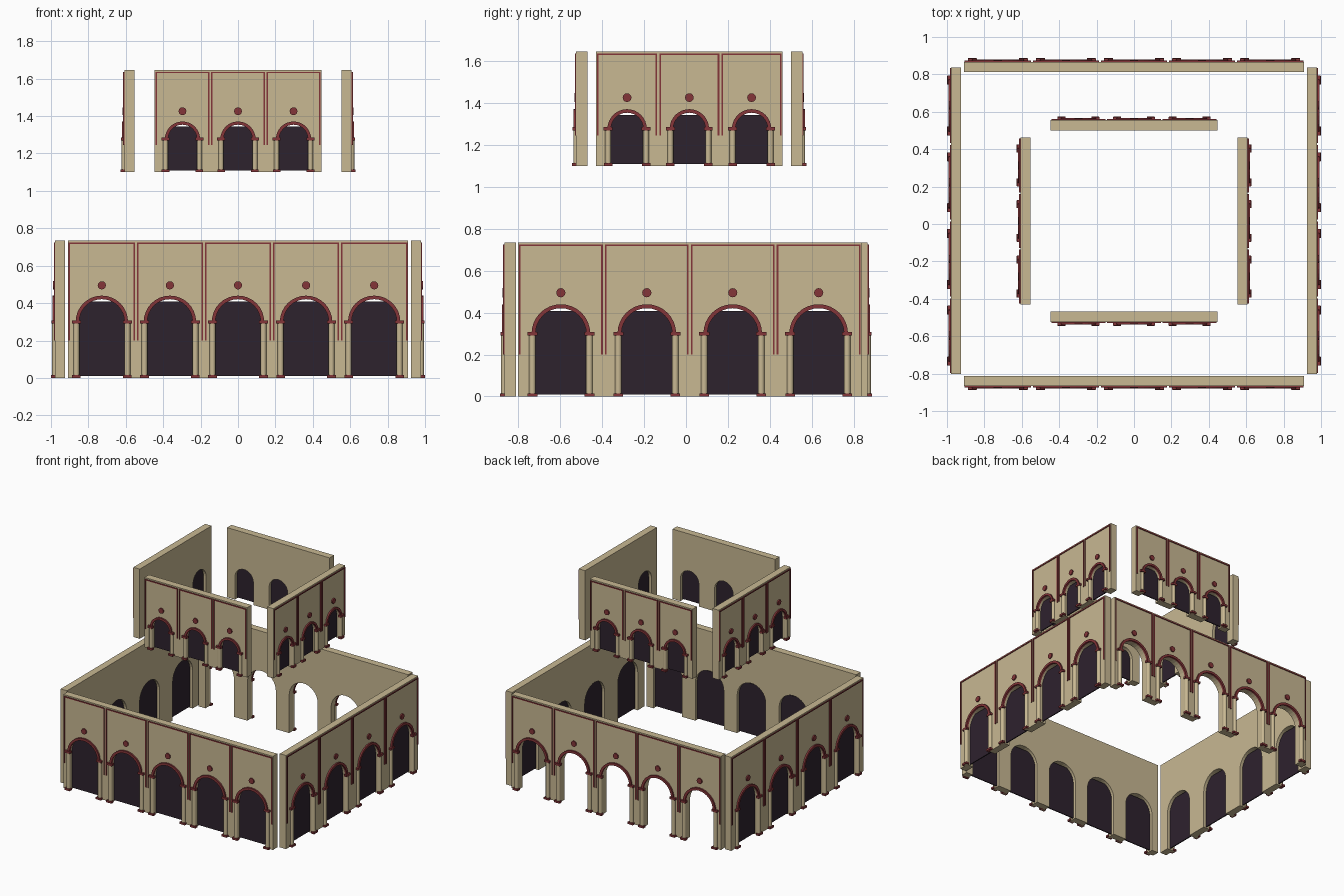
import bpy, bmesh, math
from mathutils import Matrix, Vector

cube = bpy.data.objects.get("Cube")
if cube:
    bpy.data.objects.remove(cube, do_unlink=True)


def material(name, rgb):
    m = bpy.data.materials.new(name)
    m.use_nodes = True
    m.diffuse_color = (*rgb, 1)
    m.node_tree.nodes["Principled BSDF"].inputs["Base Color"].default_value = (*rgb, 1)
    return m


STONE = material("sandstone", (0.58, 0.48, 0.29))
RED = material("dark red trim", (0.23, 0.035, 0.04))
DARK = material("dark opening", (0.027, 0.016, 0.027))


def prism(bm, outline, inner, outer):
    """Extrude a (u, z) outline between two distances in front of the wall face."""
    a = [bm.verts.new((u, -inner, z)) for u, z in outline]
    b = [bm.verts.new((u, -outer, z)) for u, z in outline]
    n = len(outline)
    bm.faces.new(a)
    bm.faces.new(b[::-1])
    for i in range(n):
        j = (i + 1) % n
        bm.faces.new((a[j], a[i], b[i], b[j]))


def box(bm, u0, u1, z0, z1, inner, outer):
    prism(bm, [(u0, z0), (u1, z0), (u1, z1), (u0, z1)], inner, outer)


def arc(cu, cz, r, steps=16):
    """Half circle from left to right."""
    return [(cu - r * math.cos(math.pi * i / steps), cz + r * math.sin(math.pi * i / steps))
            for i in range(steps + 1)]


def finish(bm, name, mat, matrix, smooth=False):
    bmesh.ops.recalc_face_normals(bm, faces=bm.faces)
    mesh = bpy.data.meshes.new(name)
    bm.to_mesh(mesh)
    bm.free()
    mesh.materials.append(mat)
    ob = bpy.data.objects.new(name, mesh)
    ob.matrix_world = matrix
    bpy.context.collection.objects.link(ob)
    if smooth:
        for p in mesh.polygons:
            p.use_smooth = abs(p.normal.z) < 0.5


THICK = 0.055


def arcade(name, matrix, bays, bay, s, panels):
    """One arcaded wall; s holds the storey's heights and radii."""
    z0, half = s["z"], bays * bay / 2
    spring, top = z0 + s["spring"], z0 + s["height"]
    centres = [(i + 0.5) * bay - half for i in range(bays)]
    r, ring = s["radius"], s["ring"]

    # Wall slab with arched openings
    outline = [(-half, top), (-half, z0)]
    for c in centres:
        outline += [(c - r, z0)] + arc(c, spring, r) + [(c + r, z0)]
    outline += [(half, z0), (half, top)]
    bm = bmesh.new()
    prism(bm, outline, -THICK, 0)
    finish(bm, name + "_wall", STONE, matrix)

    # Dark infill in the openings
    if panels:
        bm = bmesh.new()
        for c in centres:
            box(bm, c - r - 0.003, c + r + 0.003, z0 + 0.01, z0 + s["panel"], -0.032, -0.024)
        finish(bm, name + "_door_panels", DARK, matrix)

    # Arch mouldings
    bm = bmesh.new()
    for c in centres:
        prism(bm, arc(c, spring, ring) + arc(c, spring, r - 0.003)[::-1], -0.004, 0.012)
    finish(bm, name + "_arch_mouldings", RED, matrix)

    # Columns with capitals and bases
    shafts, blocks = bmesh.new(), bmesh.new()
    w = s["column"]
    for c in centres:
        for side in (-1, 1):
            u = c + side * (r + w * 0.75)
            bmesh.ops.create_cone(
                shafts, cap_ends=True, segments=12, radius1=w, radius2=w, depth=s["spring"],
                matrix=Matrix.Translation((u, 0, z0 + s["spring"] / 2)))
            box(blocks, u - w * 1.5, u + w * 1.5, spring - 0.008, spring + 0.008, -0.006, 0.018)
            box(blocks, u - w * 1.45, u + w * 1.45, z0, z0 + 0.015, -0.006, 0.021)
    finish(shafts, name + "_columns", STONE, matrix, smooth=True)
    finish(blocks, name + "_capitals_and_bases", RED, matrix)

    # Thin frame around each bay
    bm = bmesh.new()
    ft, fb, t = top - 0.01, z0 + s["frame"], 0.008
    for c in centres:
        e = bay / 2 - 0.005
        prism(bm, [(c - e, fb), (c - e, ft), (c + e, ft), (c + e, fb), (c + e - t, fb),
                   (c + e - t, ft - t), (c - e + t, ft - t), (c - e + t, fb)], -0.002, 0.006)
    finish(bm, name + "_bay_frames", RED, matrix)

    # Round medallions
    bm = bmesh.new()
    for c in centres:
        m = s["disc"]
        prism(bm, [(c + m * math.cos(math.tau * i / 12), z0 + s["disc_z"] + m * math.sin(math.tau * i / 12))
                   for i in range(12)], -0.002, 0.009)
    finish(bm, name + "_medallions", RED, matrix)


LOWER = dict(z=0, height=0.735, spring=0.3, radius=0.124, ring=0.14, column=0.016,
             panel=0.408, frame=0.2, disc=0.022, disc_z=0.495)
UPPER = dict(z=1.1, height=0.547, spring=0.177, radius=0.08, ring=0.094, column=0.014,
             panel=0.244, frame=0.145, disc=0.021, disc_z=0.326)


def place(x, y, turns):
    return Matrix.Translation(Vector((x, y, 0))) @ Matrix.Rotation(turns * math.pi / 2, 4, "Z")


# Lower storey: the back wall is an open arcade
arcade("lower_front", place(0, -0.867, 0), 5, 0.364, LOWER, True)
arcade("lower_back", place(0, 0.867, 2), 5, 0.364, LOWER, False)
arcade("lower_left", place(0.979, 0.018, 1), 4, 0.41, LOWER, True)
arcade("lower_right", place(-0.979, 0.018, 3), 4, 0.41, LOWER, True)

# Upper storey
arcade("upper_front", place(0, -0.524, 0), 3, 0.297, UPPER, True)
arcade("upper_back", place(0, 0.555, 2), 3, 0.297, UPPER, True)
arcade("upper_left", place(0.608, 0.016, 1), 3, 0.297, UPPER, True)
arcade("upper_right", place(-0.608, 0.016, 3), 3, 0.297, UPPER, True)
